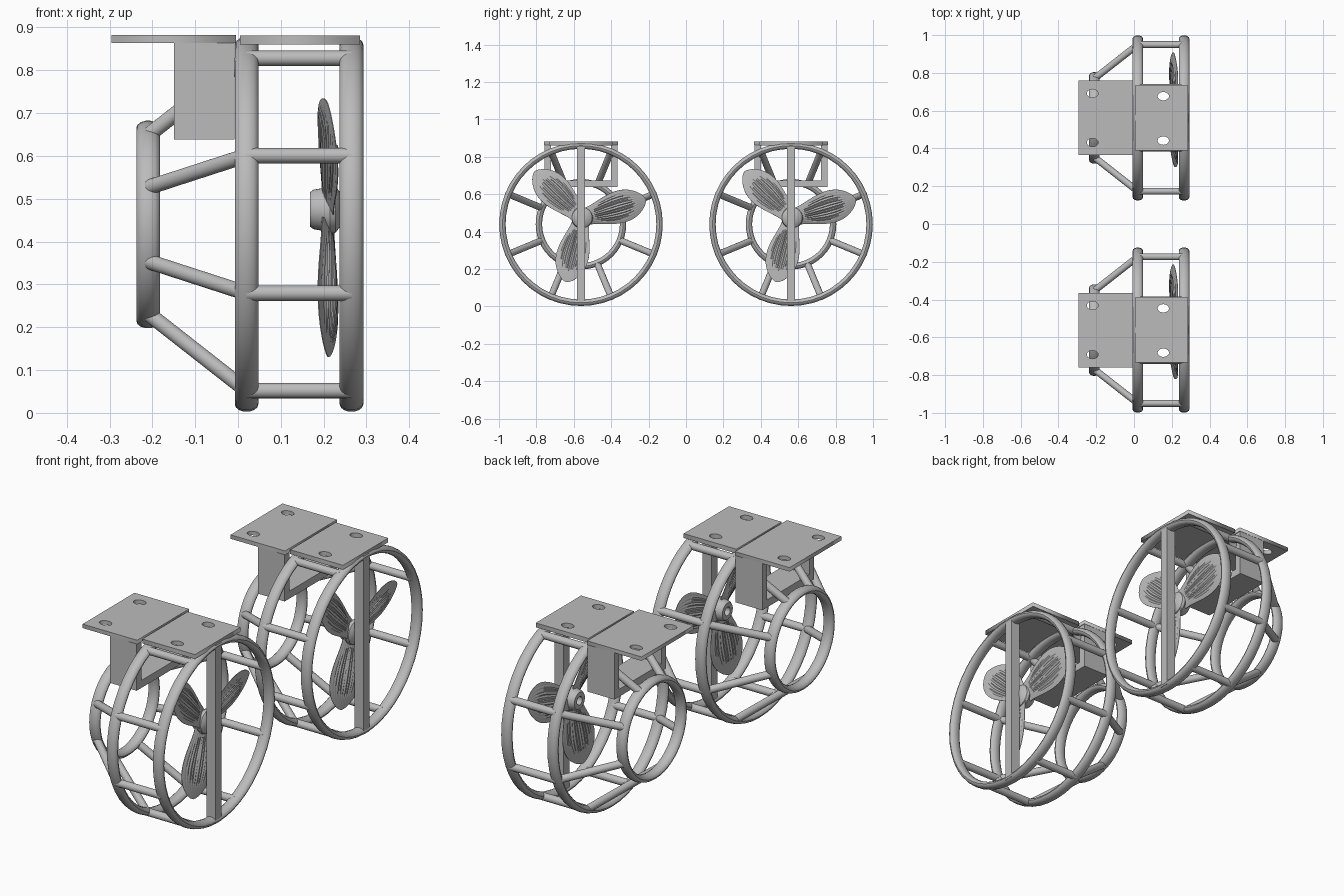
import bpy, bmesh, math
from math import sin, cos, pi, radians
from mathutils import Vector, Matrix

cube = bpy.data.objects.get("Cube")
if cube:
    bpy.data.objects.remove(cube, do_unlink=True)

metal = bpy.data.materials.new("plain_grey_metal")
metal.use_nodes = True
GREY = (0.5, 0.5, 0.5, 1)
metal.diffuse_color = GREY
metal.node_tree.nodes["Principled BSDF"].inputs["Base Color"].default_value = GREY

OFFSET = 0.5615                        # distance of each unit from the middle
CENTRE = Vector((0, 0, 0.44))          # axis of the cage
RING_R, SMALL_R = 0.42, 0.225
RING_X, SMALL_X = (0.02, 0.265), -0.21
parts = []


def radial(x, r, a):
    """Point at radius r and angle a around the cage axis."""
    return CENTRE + Vector((x, r * cos(a), r * sin(a)))


def finish(name, bm, smooth=True):
    bmesh.ops.remove_doubles(bm, verts=bm.verts, dist=1e-5)
    bmesh.ops.recalc_face_normals(bm, faces=bm.faces)
    me = bpy.data.meshes.new(name)
    bm.to_mesh(me)
    bm.free()
    me.materials.append(metal)
    ob = bpy.data.objects.new(name, me)
    bpy.context.collection.objects.link(ob)
    parts.append((ob, smooth))
    return ob


def skin(bm, rows, close_u=False, close_v=False):
    """Quads between successive rows of points."""
    grid = [[bm.verts.new(p) for p in row] for row in rows]
    n, m = len(grid), len(grid[0])
    for i in range(n if close_u else n - 1):
        for j in range(m if close_v else m - 1):
            k, l = (i + 1) % n, (j + 1) % m
            bm.faces.new((grid[i][j], grid[k][j], grid[k][l], grid[i][l]))


def ring(name, x, r, segs=48, sides=14):
    bm = bmesh.new()
    rows = [[radial(x + 0.0275 * cos(b), r + 0.0175 * sin(b), a)
             for b in (2 * pi * j / sides for j in range(sides))]
            for a in (2 * pi * i / segs for i in range(segs))]
    skin(bm, rows, True, True)
    finish(name, bm)


def rod(name, a, b, r=0.018):
    d = b - a
    bm = bmesh.new()
    mat = Matrix.Translation((a + b) / 2) @ d.to_track_quat('Z', 'Y').to_matrix().to_4x4()
    bmesh.ops.create_cone(bm, cap_ends=True, segments=16, radius1=r, radius2=r,
                          depth=d.length, matrix=mat)
    finish(name, bm)


def box(name, lo, hi):
    lo, hi = Vector(lo), Vector(hi)
    bm = bmesh.new()
    bmesh.ops.create_cube(bm, size=1, matrix=Matrix.Translation((lo + hi) / 2)
                          @ Matrix.Diagonal((hi - lo).to_4d()))
    finish(name, bm, False)


def drilled_plate(name, x0, x1, half, z0, z1, hole_x, hole_y):
    """Rectangular plate with two oval holes."""
    cu = bpy.data.curves.new(name, 'CURVE')
    cu.dimensions, cu.fill_mode, cu.extrude = '2D', 'BOTH', (z1 - z0) / 2
    loops = [[(x0, -half), (x1, -half), (x1, half), (x0, half)]]
    for y in hole_y:
        loops.append([(hole_x + 0.03 * cos(a), y + 0.022 * sin(a))
                      for a in (2 * pi * i / 24 for i in range(24))])
    for pts in loops:
        sp = cu.splines.new('POLY')
        sp.points.add(len(pts) - 1)
        for p, (x, y) in zip(sp.points, pts):
            p.co = (x, y, 0, 1)
        sp.use_cyclic_u = True
    tmp = bpy.data.objects.new(name + "_curve", cu)
    bpy.context.collection.objects.link(tmp)
    bpy.context.view_layer.update()
    dg = bpy.context.evaluated_depsgraph_get()
    me = bpy.data.meshes.new_from_object(tmp.evaluated_get(dg))
    bm = bmesh.new()
    bm.from_mesh(me)
    bmesh.ops.translate(bm, verts=bm.verts, vec=(0, 0, (z0 + z1) / 2))
    bpy.data.objects.remove(tmp, do_unlink=True)
    bpy.data.curves.remove(cu)
    bpy.data.meshes.remove(me)
    finish(name, bm, False)


# Cage: two large hoops, one small hoop, eight spokes around
ring("outer_hoop", RING_X[1], RING_R)
ring("middle_hoop", RING_X[0], RING_R)
ring("small_rear_hoop", SMALL_X, SMALL_R)
for i in range(8):
    a = radians(22.5 + 45 * i)
    rod("cage_rod", radial(RING_X[0], RING_R, a), radial(RING_X[1], RING_R, a))
    rod("slanted_cage_rod", radial(RING_X[0], RING_R, a), radial(SMALL_X, SMALL_R, a))

# Upright bar across the outer hoop
box("upright_bar", (0.242, -0.022, 0.012), (0.29, 0.022, 0.868))

# Mounting plates and the U-shaped hanger
drilled_plate("rear_mount_plate", -0.295, -0.005, 0.197, 0.863, 0.882, -0.22, (-0.13, 0.13))
drilled_plate("front_mount_plate", 0.005, 0.285, 0.172, 0.86, 0.881, 0.155, (-0.12, 0.115))
W, T, Z0 = 0.196, 0.036, 0.638
for s in (-1, 1):
    y = sorted((s * W, s * (W - T)))
    box("hanger_side", (-0.15, y[0], Z0), (-0.008, y[1], 0.865))
box("hanger_base", (-0.15, T - W, Z0), (-0.008, W - T, Z0 + T))

# Propeller hub, turned around the shaft axis
HUB = Vector((0.21, 0.006, 0.475))
profile = [(0, 0.0), (0.02, 0.0), (0.02, -0.042), (0.04, -0.042), (0.046, -0.034),
           (0.05, -0.012), (0.058, 0.005), (0.054, 0.018), (0.038, 0.03), (0, 0.036)]
bm = bmesh.new()
skin(bm, [[HUB + Vector((x, r * cos(a), r * sin(a))) for r, x in profile]
          for a in (2 * pi * i / 32 for i in range(32))], True)
finish("propeller_hub", bm)

# Ribbed, pitched propeller blades
PITCH, NU, NV = radians(15), 18, 40


def blade_point(t, v, side):
    half = 0.09 * max(sin(pi * (0.12 + 0.88 * t ** 1.5)), 0) ** 0.62
    rib = 0.003 * cos(6 * 2 * pi * v) * sin(pi * min(t * 1.1, 1)) * (1 - v * v)
    thick = 0.009 * (1 - v * v) * (1 - t ** 4) + 0.001
    c, x = v * half, side * thick + rib
    return Vector((x * cos(PITCH) + c * sin(PITCH), 0.03 + 0.325 * t,
                   c * cos(PITCH) - x * sin(PITCH)))


for k in range(3):
    turn = Matrix.Rotation(radians(16 + 120 * k), 3, 'X')
    vs = [-1 + 2 * j / NV for j in range(NV + 1)]
    loop = [(v, 1) for v in vs] + [(v, -1) for v in reversed(vs)]
    bm = bmesh.new()
    skin(bm, [[HUB + turn @ blade_point(1 - (1 - i / NU) ** 1.5, v, s) for v, s in loop]
              for i in range(NU + 1)], False, True)
    finish("propeller_blade", bm)

# Shade the parts, then place one unit on each side
bpy.ops.object.select_all(action='DESELECT')
for ob, smooth in parts:
    if smooth:
        ob.select_set(True)
        bpy.context.view_layer.objects.active = ob
bpy.ops.object.shade_smooth_by_angle(angle=radians(35))
bpy.ops.object.select_all(action='DESELECT')
for ob, _ in parts:
    twin = ob.copy()
    bpy.context.collection.objects.link(twin)
    ob.location.y = -OFFSET
    twin.location.y = OFFSET
